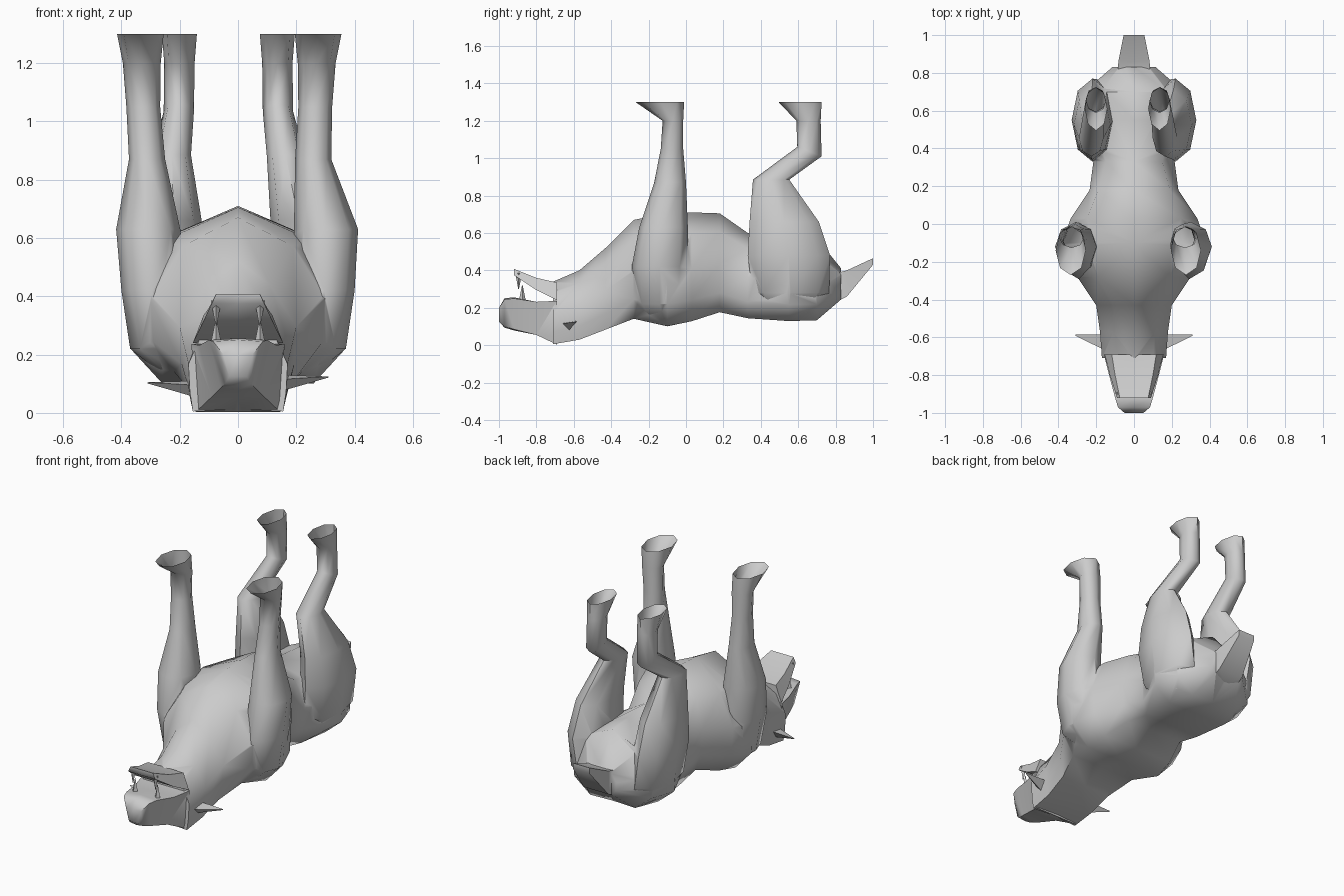
import bpy, bmesh, math

if "Cube" in bpy.data.objects:
    bpy.data.objects.remove(bpy.data.objects["Cube"])


def activate(ob):
    bpy.ops.object.select_all(action='DESELECT')
    ob.select_set(True)
    bpy.context.view_layer.objects.active = ob


def loft(name, rings, angle=60):
    """Skin a list of equal-length point rings and cap both ends."""
    bm = bmesh.new()
    loops = [[bm.verts.new(p) for p in r] for r in rings]
    n = len(loops[0])
    for a, b in zip(loops, loops[1:]):
        for i in range(n):
            j = (i + 1) % n
            bm.faces.new((a[i], b[i], b[j], a[j]))
    bm.faces.new(loops[0])
    bm.faces.new(loops[-1][::-1])
    bmesh.ops.recalc_face_normals(bm, faces=bm.faces)
    me = bpy.data.meshes.new(name)
    bm.to_mesh(me)
    bm.free()
    ob = bpy.data.objects.new(name, me)
    bpy.context.collection.objects.link(ob)
    activate(ob)
    bpy.ops.object.shade_smooth_by_angle(angle=math.radians(angle))
    return ob


def body_ring(y, zb, zt, wb, wm, wt):
    """Ten-sided section: back at zb, belly ridge at zt, three half widths."""
    h = zt - zb
    half = [(wb, zb + .03 * h), (wm * .97, zb + .22 * h),
            (wm, zb + .5 * h), (wt, zb + .82 * h)]
    pts = [(0, zb + .018)] + half + [(0, zt)] + [(-x, z) for x, z in half[::-1]]
    return [(x, y, z) for x, z in pts]


def box_ring(y, z0, z1, w0, w1, crown=0.0):
    """Six-sided section with ridges in the middle of top and bottom."""
    return [(w0, y, z0), (w1, y, z1), (0, y, z1 + crown),
            (-w1, y, z1), (-w0, y, z0), (0, y, z0 - crown)]


def leg(name, side, lean, rows, n=8):
    """Leg from rows of centre x, y, z, radius x, y and tilt."""
    rings = []
    for cx, cy, z, rx, ry, tilt in rows:
        shift = lean * max(0, min(1, (z - .6) / .3))
        ring = []
        for i in range(n):
            a = 2 * math.pi * i / n
            c, s = math.cos(a), math.sin(a)
            ring.append((side * (cx + rx * c) + shift, cy + ry * s, z + tilt * s))
        rings.append(ring)
    return loft(name, rings)


# Torso, neck and skull, lying on the back
body = loft("body", [body_ring(*r) for r in (
    (-.71, -.005, .34, .155, .17, .12),
    (-.57, .018, .40, .16, .18, .11),
    (-.43, .07, .52, .17, .20, .11),
    (-.28, .125, .67, .22, .30, .19),
    (-.10, .083, .705, .26, .38, .25),
    (.03, .11, .71, .24, .335, .25),
    (.18, .16, .705, .19, .235, .19),
    (.33, .13, .60, .19, .215, .15),
    (.55, .115, .58, .20, .315, .20),
    (.70, .12, .57, .15, .265, .18),
    (.83, .24, .41, .085, .115, .08))])

# Muzzle and open lower jaw
muzzle = loft("muzzle", [box_ring(-.69, .003, .237, .145, .16),
                         box_ring(-.80, .055, .232, .09, .132),
                         box_ring(-.92, .085, .25, .06, .10, .006),
                         box_ring(-.97, .10, .245, .045, .085, .006),
                         box_ring(-1.0, .125, .20, .03, .05)])
jaw = loft("lower_jaw", [box_ring(-.69, .24, .335, .155, .118),
                         box_ring(-.80, .295, .36, .128, .10),
                         box_ring(-.92, .375, .408, .09, .075)])

# Tail
tail = loft("tail", [box_ring(.80, .23, .385, .085, .085),
                     box_ring(.86, .26, .40, .083, .083),
                     box_ring(1.0, .43, .465, .055, .055)])

FRONT = ((.20, -.12, .14, .07, .09, 0),
         (.255, -.14, .22, .115, .135, 0),
         (.295, -.14, .42, .105, .15, 0),
         (.305, -.12, .63, .11, .13, 0),
         (.285, -.085, .87, .062, .085, 0),
         (.295, -.075, 1.05, .058, .06, 0),
         (.30, -.07, 1.2, .065, .055, 0),
         (.305, -.14, 1.3, .08, .13, 0))
HIND = ((.17, .56, .17, .07, .12, 0),
        (.19, .56, .28, .12, .205, 0),
        (.22, .55, .48, .11, .22, 0),
        (.215, .525, .66, .097, .185, 0),
        (.195, .455, .885, .065, .097, 0),
        (.17, .66, 1.035, .052, .065, -.025),
        (.168, .655, 1.2, .052, .065, 0),
        (.168, .61, 1.3, .06, .115, 0))

parts = [muzzle, jaw, tail]
for side, label in ((-1, "left"), (1, "right")):
    # Legs pointing up, slightly swayed to one side
    parts.append(leg("front_leg_" + label, side, -.03, FRONT))
    parts.append(leg("hind_leg_" + label, side, -.033, HIND))

    # Ears: thin pointed wedges
    z = .105 + .01 * side
    loft("ear_" + label, [
        [(side * .15, -.67, z), (side * .15, -.63, z - .04), (side * .15, -.585, z + .015)],
        [(side * .31, -.592, z + .01), (side * .31, -.588, z + .006), (side * .31, -.584, z + .01)]])

    # Fangs on both jaws
    for part, y, base, tip in (("lower", -.895, .385, .30), ("upper", -.875, .24, .32)):
        def tooth(r, h):
            return [(side * .075 + r * math.cos(i * math.pi / 2),
                     y + r * math.sin(i * math.pi / 2), h) for i in range(4)]
        loft(part + "_fang_" + label, [tooth(.018, base), tooth(.002, tip)], 30)

# Merge the parts into one skin
for ob in parts:
    activate(body)
    mod = body.modifiers.new("join", 'BOOLEAN')
    mod.operation, mod.solver, mod.object = 'UNION', 'EXACT', ob
    bpy.ops.object.modifier_move_to_index(modifier=mod.name, index=0)
    bpy.ops.object.modifier_apply(modifier=mod.name)
    bpy.data.objects.remove(ob)

# Hollow feet: open the soles
bm = bmesh.new()
bm.from_mesh(body.data)
soles = [f for f in bm.faces if f.calc_center_median().z > 1.295]
bmesh.ops.delete(bm, geom=soles, context='FACES')
bm.to_mesh(body.data)
bm.free()
activate(body)
bpy.ops.object.shade_smooth_by_angle(angle=math.radians(60))
